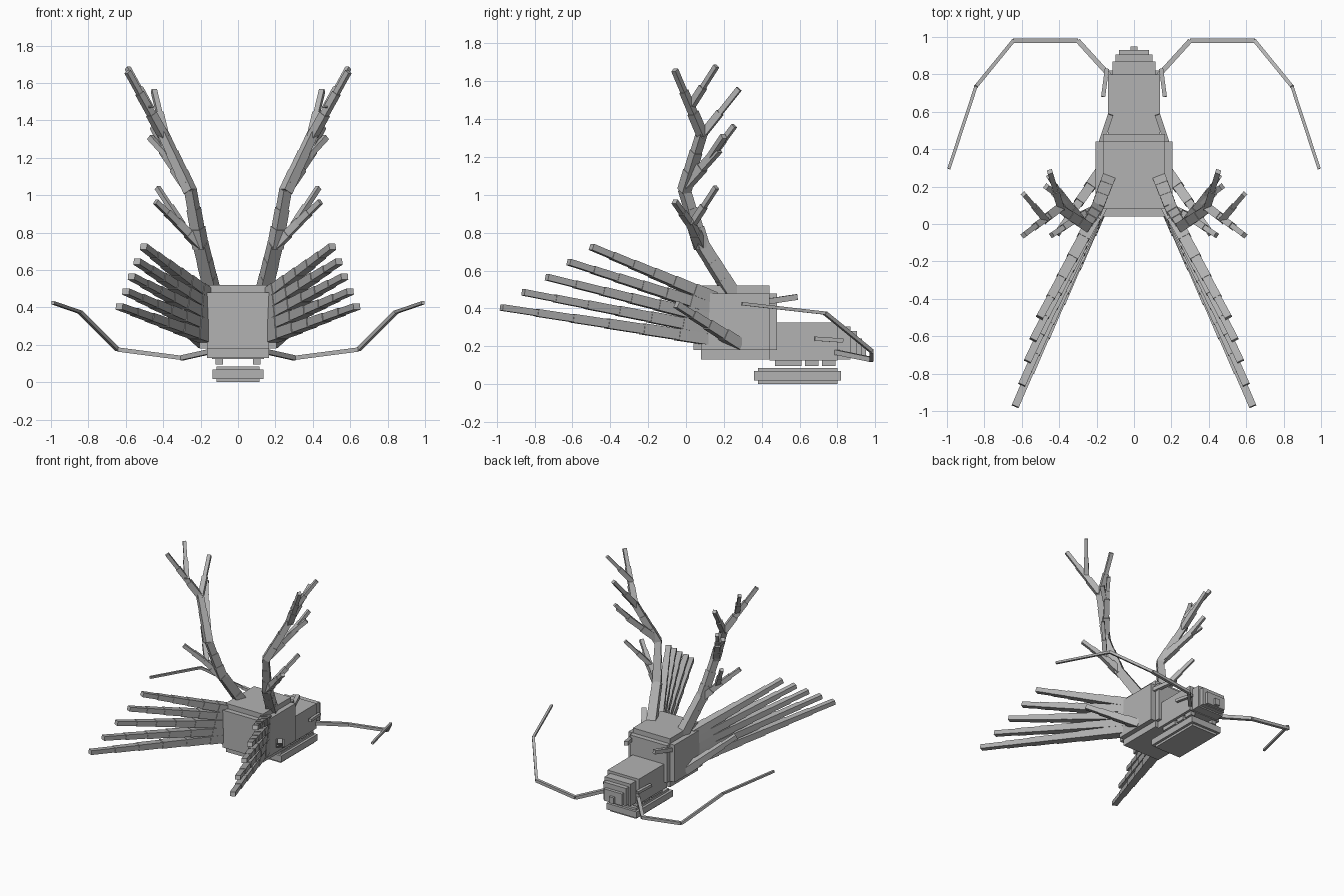
import bpy, bmesh
from mathutils import Vector, Matrix

gray = bpy.data.materials.new("plain gray")
gray.diffuse_color = (0.45, 0.45, 0.45, 1)


def finish(name, bm):
    me = bpy.data.meshes.new(name)
    bm.to_mesh(me)
    bm.free()
    me.materials.append(gray)
    ob = bpy.data.objects.new(name, me)
    bpy.context.collection.objects.link(ob)
    return ob


def mirrored(ob):
    ob.modifiers.new("mirror", 'MIRROR')
    return ob


def box(bm, hx, y0, y1, z0, z1, x=0):
    """Upright box of half width hx."""
    m = Matrix.Translation((x, (y0 + y1) / 2, (z0 + z1) / 2)) @ \
        Matrix.Diagonal((2 * hx, y1 - y0, z1 - z0, 1))
    bmesh.ops.create_cube(bm, size=1, matrix=m)


def rod(bm, a, b, w0, w1, steps=1, flat=1.0):
    """Row of ever thinner boxes from a to b."""
    a, b = Vector(a), Vector(b)
    d = b - a
    rot = d.to_track_quat('Y', 'Z').to_matrix().to_4x4()
    for i in range(steps):
        t0 = max(0, (i - 0.1) / steps)
        t1 = (i + 1) / steps
        w = w0 + (w1 - w0) * (i / (steps - 1) if steps > 1 else 0)
        m = Matrix.Translation(a + d * (t0 + t1) / 2) @ rot @ \
            Matrix.Diagonal((w, d.length * (t1 - t0), w * flat, 1))
        bmesh.ops.create_cube(bm, size=1, matrix=m)


# skull: three crossing boxes give stepped edges
bm = bmesh.new()
box(bm, 0.165, 0.08, 0.44, 0.13, 0.52)
box(bm, 0.165, 0.04, 0.48, 0.18, 0.48)
box(bm, 0.205, 0.08, 0.44, 0.18, 0.48)
finish("skull", bm)

# snout narrowing in steps
bm = bmesh.new()
box(bm, 0.14, 0.44, 0.80, 0.125, 0.325)
box(bm, 0.115, 0.78, 0.87, 0.13, 0.305)
box(bm, 0.10, 0.85, 0.905, 0.14, 0.28)
box(bm, 0.08, 0.88, 0.93, 0.145, 0.24)
box(bm, 0.02, 0.90, 0.95, 0.15, 0.20)
finish("snout", bm)

# lower jaw
bm = bmesh.new()
box(bm, 0.115, 0.38, 0.80, 0.0, 0.085)
box(bm, 0.135, 0.36, 0.82, 0.018, 0.068)
finish("lower_jaw", bm)

# teeth
bm = bmesh.new()
for y in (0.47, 0.54, 0.63, 0.72):
    box(bm, 0.02, y, y + 0.07, 0.095, 0.13, x=0.10)
mirrored(finish("teeth", bm))

# brows, nostril bars and ears
bm = bmesh.new()
rod(bm, (0.18, 0.42, 0.435), (0.125, 0.585, 0.46), 0.03, 0.03)
mirrored(finish("brow", bm))
bm = bmesh.new()
rod(bm, (0.165, 0.68, 0.24), (0.145, 0.83, 0.23), 0.022, 0.022)
mirrored(finish("short_whisker", bm))
bm = bmesh.new()
rod(bm, (0.18, 0.28, 0.21), (0.41, -0.05, 0.42), 0.06, 0.035, 4)
mirrored(finish("ear", bm))

# long whiskers
path = [(0.10, 0.76, 0.175), (0.30, 0.98, 0.13), (0.645, 0.98, 0.175),
        (0.845, 0.735, 0.375), (0.99, 0.295, 0.425)]
bm = bmesh.new()
for i in range(4):
    rod(bm, path[i], path[i + 1], 0.026 - i * 0.003, 0.02)
mirrored(finish("long_whisker", bm))

# antlers: start, end, first width, last width, steps
antler = [
    ((0.135, 0.25, 0.47), (0.20, 0.08, 0.74), 0.07, 0.065, 3),
    ((0.20, 0.085, 0.72), (0.255, -0.01, 1.03), 0.065, 0.05, 3),
    ((0.255, -0.01, 1.02), (0.40, 0.085, 1.33), 0.055, 0.045, 3),
    ((0.40, 0.085, 1.32), (0.59, -0.06, 1.66), 0.045, 0.028, 3),
    ((0.47, 0.02, 1.46), (0.59, 0.16, 1.68), 0.035, 0.025, 2),
    ((0.39, 0.08, 1.31), (0.45, 0.28, 1.56), 0.038, 0.028, 2),
    ((0.27, 0.0, 1.05), (0.40, 0.17, 1.24), 0.05, 0.04, 2),
    ((0.38, 0.14, 1.21), (0.455, 0.255, 1.365), 0.03, 0.026, 2),
    ((0.36, 0.12, 1.19), (0.47, 0.20, 1.31), 0.03, 0.026, 1),
    ((0.20, 0.08, 0.73), (0.33, 0.02, 0.86), 0.05, 0.04, 2),
    ((0.32, 0.02, 0.85), (0.44, -0.06, 0.965), 0.035, 0.028, 2),
    ((0.30, 0.03, 0.84), (0.43, 0.16, 1.04), 0.033, 0.025, 2),
]
bm = bmesh.new()
for a, b, w0, w1, n in antler:
    rod(bm, a, b, w0, w1, n)
mirrored(finish("antler", bm))

# mane: five swept spikes per side
tips = [(0.505, -0.50, 0.725), (0.54, -0.62, 0.645), (0.57, -0.735, 0.565),
        (0.60, -0.86, 0.485), (0.635, -0.975, 0.405)]
for i, tip in enumerate(tips):
    bm = bmesh.new()
    rod(bm, (0.155, 0.14, 0.455 - i * 0.055), tip, 0.075, 0.04, 6, 0.85)
    mirrored(finish("mane_spike_%d" % (i + 1), bm))
